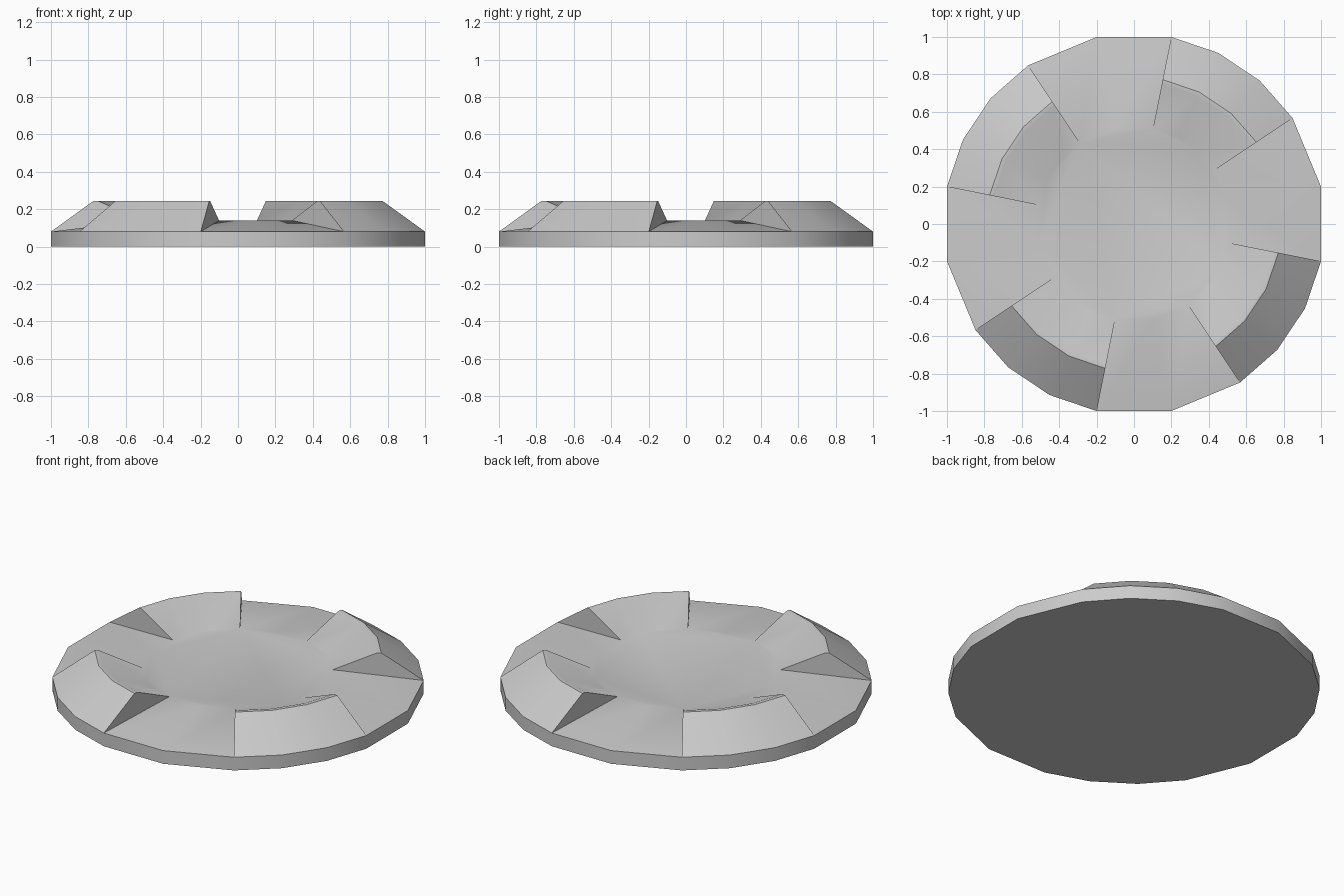
import bpy
import bmesh
from math import cos, sin, radians

cube = bpy.data.objects.get("Cube")
if cube:
    bpy.data.objects.remove(cube)

# Radial profile as (radius, height)
RIM = 1 / cos(radians(11.25))
FOOT = (RIM, 0.0)
EDGE = (RIM, 0.08)
CREST_OUT = (0.787, 0.245)
CREST_IN = (0.765, 0.245)
FLOOR = (0.52, 0.14)

# Each quarter has two open sectors followed by three ridge sectors
QUARTER = (-11.25, 11.25, 33.75, 48.75, 63.75)
angles = [radians(q * 90 + a) for q in range(4) for a in QUARTER]
count = len(angles)

bm = bmesh.new()


def ring(point):
    r, z = point
    return [bm.verts.new((r * cos(a), r * sin(a), z)) for a in angles]


foot, edge, crest_out, crest_in, floor = [
    ring(p) for p in (FOOT, EDGE, CREST_OUT, CREST_IN, FLOOR)]


def sweep(rings, i):
    """Join neighbouring rings across one sector."""
    j = (i + 1) % count
    for a, b in zip(rings, rings[1:]):
        bm.faces.new((a[i], a[j], b[j], b[i]))


for i in range(count):
    step = i % len(QUARTER)
    sweep((foot, edge), i)
    if step < 2:
        sweep((edge, floor), i)
    else:
        sweep((edge, crest_out, crest_in, floor), i)
    # End walls of each ridge
    if step in (0, 2):
        bm.faces.new((edge[i], crest_out[i], crest_in[i], floor[i]))

# Flat centre and underside
bm.faces.new(floor)
bm.faces.new(foot[::-1])

# Remove the unused crest points over the open sectors
loose = [v for v in bm.verts if not v.link_faces]
bmesh.ops.delete(bm, geom=loose, context='VERTS')
bmesh.ops.recalc_face_normals(bm, faces=bm.faces[:])

mesh = bpy.data.meshes.new("ridged_disc")
bm.to_mesh(mesh)
bm.free()
disc = bpy.data.objects.new("ridged_disc", mesh)
bpy.context.collection.objects.link(disc)

# Plain grey finish
grey = bpy.data.materials.new("plain_grey")
grey.use_nodes = True
colour = (0.6, 0.6, 0.6, 1)
grey.diffuse_color = colour
grey.node_tree.nodes["Principled BSDF"].inputs["Base Color"].default_value = colour
mesh.materials.append(grey)

bpy.ops.object.select_all(action='DESELECT')
disc.select_set(True)
bpy.context.view_layer.objects.active = disc
bpy.ops.object.shade_smooth_by_angle(angle=radians(30))
